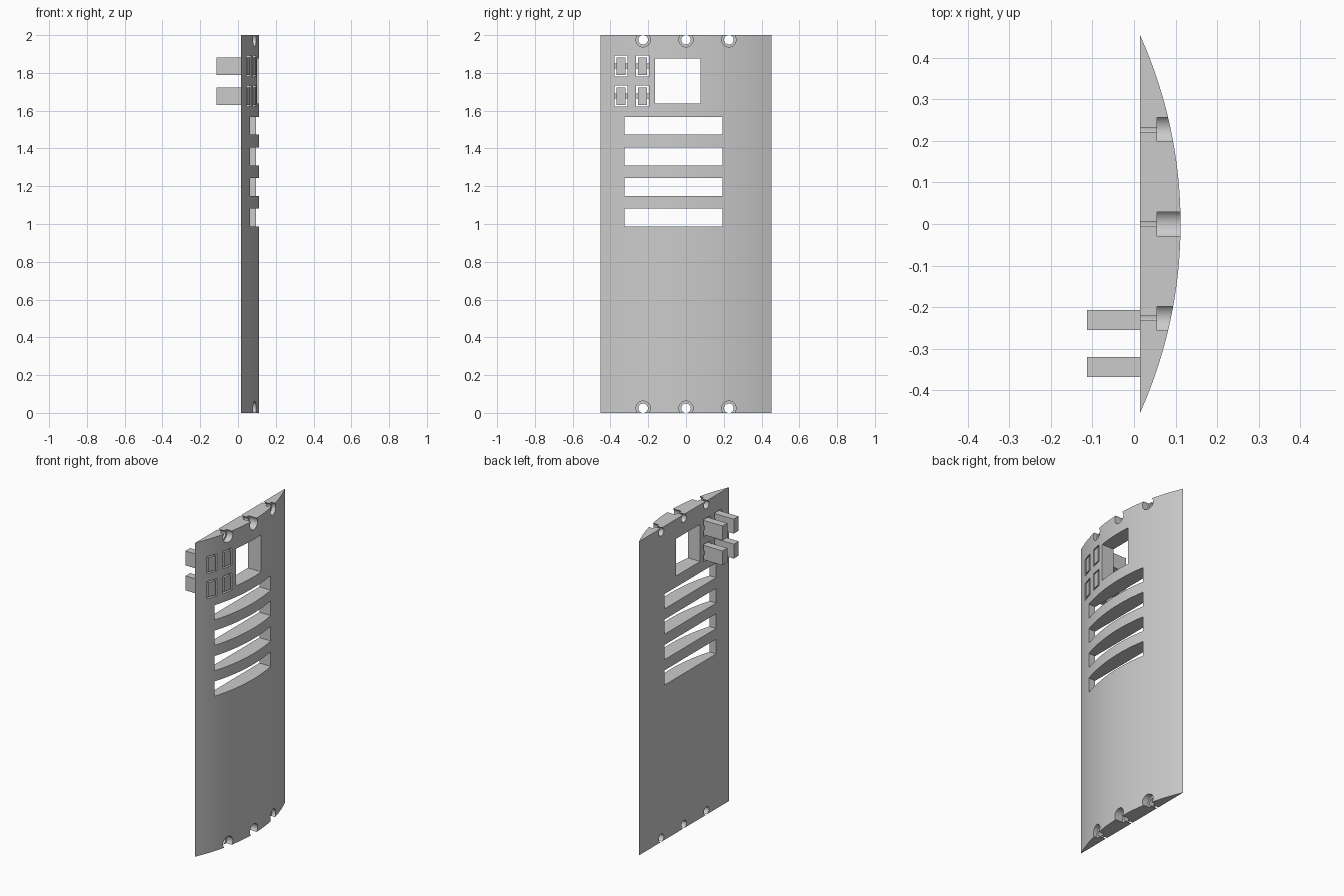
import bpy, bmesh, math
from mathutils import Matrix

cube = bpy.data.objects.get("Cube")
if cube:
    bpy.data.objects.remove(cube, do_unlink=True)

HALF, BACK, FRONT = 0.4535, 0.015, 0.112
SAG = FRONT - BACK
RADIUS = (HALF ** 2 + SAG ** 2) / (2 * SAG)

grey = bpy.data.materials.new("plain grey")
grey.use_nodes = True
grey.diffuse_color = (0.6, 0.6, 0.6, 1)
grey.node_tree.nodes["Principled BSDF"].inputs["Base Color"].default_value = (0.6, 0.6, 0.6, 1)


def arc_x(y):
    return FRONT - RADIUS + math.sqrt(RADIUS ** 2 - y ** 2)


def make_object(name, bm):
    bmesh.ops.recalc_face_normals(bm, faces=bm.faces)
    mesh = bpy.data.meshes.new(name)
    bm.to_mesh(mesh)
    bm.free()
    mesh.materials.append(grey)
    obj = bpy.data.objects.new(name, mesh)
    bpy.context.collection.objects.link(obj)
    return obj


def curved_block(name, back, y0, y1, z0, z1, steps):
    """Upright block whose +x face follows the panel's arc."""
    ys = [y0 + (y1 - y0) * i / steps for i in range(steps + 1)]
    outline = [(arc_x(y), y) for y in ys]
    if back < outline[-1][0] - 0.001:
        outline.append((back, y1))
    if back < outline[0][0] - 0.001:
        outline.append((back, y0))
    bm = bmesh.new()
    face = bm.faces.new([bm.verts.new((x, y, z0)) for x, y in outline])
    top = bmesh.ops.extrude_face_region(bm, geom=[face])["geom"]
    bmesh.ops.translate(bm, vec=(0, 0, z1 - z0),
                        verts=[v for v in top if isinstance(v, bmesh.types.BMVert)])
    return make_object(name, bm)


def box(name, x0, x1, y0, y1, z0, z1):
    bm = bmesh.new()
    bmesh.ops.create_cube(bm, size=1)
    bmesh.ops.scale(bm, vec=(x1 - x0, y1 - y0, z1 - z0), verts=bm.verts)
    bmesh.ops.translate(bm, vec=((x0 + x1) / 2, (y0 + y1) / 2, (z0 + z1) / 2), verts=bm.verts)
    return make_object(name, bm)


def rod(name, x0, x1, y, z, radius):
    bm = bmesh.new()
    place = Matrix.Translation(((x0 + x1) / 2, y, z)) @ Matrix.Rotation(math.pi / 2, 4, "Y")
    bmesh.ops.create_cone(bm, cap_ends=True, segments=32, radius1=radius, radius2=radius,
                          depth=x1 - x0, matrix=place)
    return make_object(name, bm)


def cut(target, cutter):
    mod = target.modifiers.new("cut", "BOOLEAN")
    mod.operation = "DIFFERENCE"
    mod.solver = "EXACT"
    mod.object = cutter
    bpy.context.view_layer.objects.active = target
    bpy.ops.object.modifier_apply(modifier=mod.name)
    bpy.data.objects.remove(cutter, do_unlink=True)


def smooth(obj):
    bpy.ops.object.select_all(action="DESELECT")
    obj.select_set(True)
    bpy.context.view_layer.objects.active = obj
    bpy.ops.object.shade_smooth_by_angle(angle=math.radians(20))


# Curved panel
panel = curved_block("panel", BACK, -HALF, HALF, 0, 2, 48)

# Square window and four vent slots
cut(panel, box("window_cutter", -0.1, 0.2, -0.164, 0.077, 1.638, 1.875))
for i in range(4):
    z = 1.52 - i * 0.162
    cut(panel, box("vent_cutter", -0.1, 0.2, -0.326, 0.194, z - 0.047, z + 0.047))

# Counterbored screw holes that break through the top and bottom edges
for z in (0.0245, 1.9755):
    for y in (-0.227, 0, 0.227):
        cut(panel, rod("hole_cutter", -0.1, 0.2, y, z, 0.0252))
        cut(panel, rod("counterbore_cutter", 0.055, 0.2, y, z, 0.038))

# Push buttons in their openings, with long rear stems and thin side tabs
for row, z in (("upper", 1.836), ("lower", 1.677)):
    for side, y in (("outer", -0.344), ("inner", -0.231)):
        cut(panel, box("button_cutter", -0.1, 0.2, y - 0.035, y + 0.035, z - 0.055, z + 0.055))
        button = curved_block(f"{row}_{side}_button", -0.113, y - 0.024, y + 0.024,
                              z - 0.046, z + 0.046, 4)
        smooth(button)
        box(f"{row}_{side}_button_tab", BACK, 0.035, y - 0.036, y + 0.036, z - 0.013, z + 0.013)

smooth(panel)
